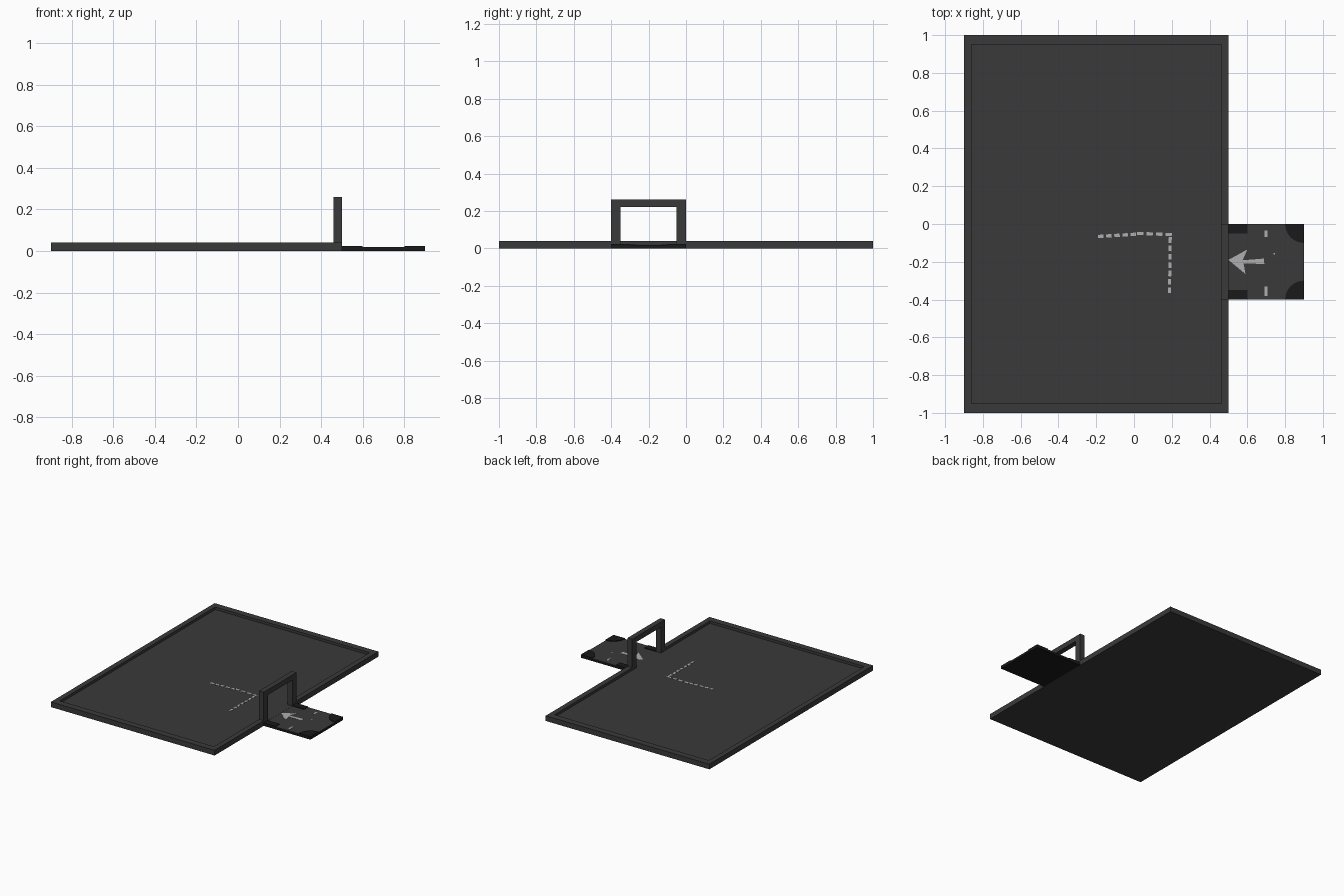
import bpy, bmesh, math
from mathutils import Vector

if "Cube" in bpy.data.objects:
    bpy.data.objects.remove(bpy.data.objects["Cube"])


def material(name, v):
    m = bpy.data.materials.new(name)
    m.diffuse_color = (v, v, v, 1)
    m.use_nodes = True
    m.node_tree.nodes["Principled BSDF"].inputs["Base Color"].default_value = m.diffuse_color
    return m


GREY = material("charcoal", 0.042)
DARK = material("dark_rubber", 0.01)
PAINT = material("light_paint", 0.43)


def prism(name, outlines, lo, hi, mat, axis="z"):
    """Extrude flat outlines along z (points are x, y) or x (points are y, z)."""
    bm = bmesh.new()
    for pts in outlines:
        def ring(h):
            return [bm.verts.new((a, b, h) if axis == "z" else (h, a, b)) for a, b in pts]
        low, high = ring(lo), ring(hi)
        bm.faces.new(low[::-1])
        bm.faces.new(high)
        n = len(pts)
        for i in range(n):
            j = (i + 1) % n
            bm.faces.new((low[i], low[j], high[j], high[i]))
    bmesh.ops.recalc_face_normals(bm, faces=bm.faces)
    me = bpy.data.meshes.new(name)
    bm.to_mesh(me)
    bm.free()
    me.materials.append(mat)
    ob = bpy.data.objects.new(name, me)
    bpy.context.collection.objects.link(ob)
    return ob


def rect(x0, y0, x1, y1):
    return [(x0, y0), (x1, y0), (x1, y1), (x0, y1)]


def dashes(a, b, count, width, fill=0.68):
    """Evenly spaced painted strokes from a to b."""
    a, b = Vector(a), Vector(b)
    step = (b - a) / (count - 1 + fill)
    side = Vector((-step.y, step.x)).normalized() * width / 2
    out = []
    for i in range(count):
        p = a + step * i
        q = p + step * fill
        out.append([tuple(v) for v in (p - side, q - side, q + side, p + side)])
    return out


FLOOR = 0.02
MID = -0.2            # centre line of the gate and entry pad


def mirrored(pts):
    return [(x, 2 * MID - y) for x, y in pts[::-1]]


# Arena rim, open at the gate passage
prism("arena_rim", [[(0.5, -0.05), (0.5, 1), (-0.9, 1), (-0.9, -1), (0.5, -1), (0.5, -0.35),
                     (0.46, -0.35), (0.46, -0.95), (-0.86, -0.95), (-0.86, 0.95),
                     (0.46, 0.95), (0.46, -0.05)]], 0, 0.04, GREY)

# Sunken floor with the threshold under the gate
prism("arena_floor", [[(-0.86, -0.95), (0.46, -0.95), (0.46, -0.35), (0.5, -0.35),
                       (0.5, -0.05), (0.46, -0.05), (0.46, 0.95), (-0.86, 0.95)]],
      0, FLOOR, GREY)

# Gate arch standing on the rim
prism("gate_arch", [[(-0.4, 0.04), (-0.35, 0.04), (-0.35, 0.22), (-0.05, 0.22),
                     (-0.05, 0.04), (0, 0.04), (0, 0.26), (-0.4, 0.26)]],
      0.46, 0.5, GREY, "x")

# Entry pad with a grey top sheet
prism("entry_pad", [rect(0.5, -0.4, 0.9, 0)], 0, 0.017, DARK)
prism("entry_pad_top", [rect(0.5, -0.399, 0.899, -0.001)], 0.017, 0.019, GREY)

# Raised dark pads in the four corners
block = rect(0.5, -0.05, 0.6, 0)
quarter = [(0.9, 0)] + [(0.9 + 0.1 * math.cos(math.pi + i * math.pi / 16),
                         0.1 * math.sin(math.pi + i * math.pi / 16)) for i in range(9)]
prism("inner_corner_pads", [block, mirrored(block)], 0.0, 0.024, DARK)
prism("outer_corner_pads", [quarter, mirrored(quarter)], 0.0, 0.024, DARK)

# Painted arrow, line stubs and dot on the pad
prism("entry_arrow", [[(0.5, -0.19), (0.59, -0.265), (0.58, -0.208), (0.69, -0.212),
                       (0.688, -0.183), (0.575, -0.192), (0.6, -0.135)]],
      0.018, 0.0205, PAINT)
prism("stop_line_stubs", [rect(0.692, -0.07, 0.706, -0.035), rect(0.692, -0.38, 0.706, -0.33)],
      0.018, 0.0205, PAINT)
prism("pad_dot", [rect(0.738, -0.162, 0.746, -0.154)], 0.018, 0.0205, PAINT)

# Dashed guide line bending on the arena floor
prism("guide_dashes",
      dashes((-0.19, -0.066), (0.01, -0.054), 5, 0.017)
      + dashes((0.015, -0.05), (0.2, -0.056), 4, 0.017)
      + dashes((0.192, -0.07), (0.188, -0.365), 7, 0.016),
      FLOOR - 0.002, FLOOR + 0.0015, PAINT)
